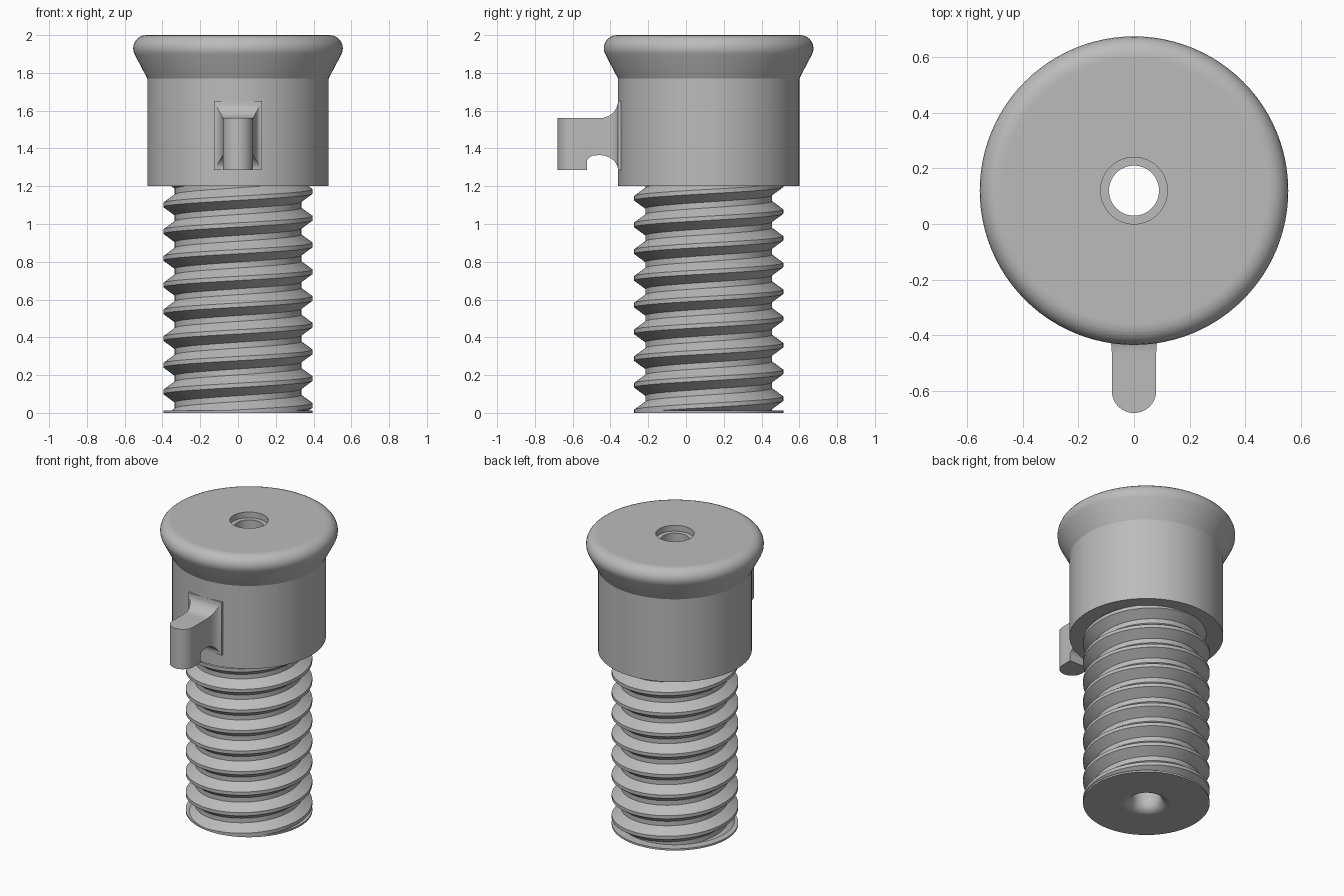
import bpy, bmesh
from math import sin, cos, pi, radians, ceil

cube = bpy.data.objects.get("Cube")
if cube:
    bpy.data.objects.remove(cube, do_unlink=True)

AXIS_Y = 0.12      # the screw axis sits behind the origin
SEG = 96
HEAD_Z = 1.2       # underside of the head
BORE = 0.09

grey = bpy.data.materials.new("plain grey")
grey.use_nodes = True
colour = (0.5, 0.5, 0.5, 1)
grey.diffuse_color = colour
grey.node_tree.nodes["Principled BSDF"].inputs["Base Color"].default_value = colour


def finish(name, bm, recalc=True, angle=25):
    if recalc:
        bmesh.ops.recalc_face_normals(bm, faces=bm.faces)
    mesh = bpy.data.meshes.new(name)
    bm.to_mesh(mesh)
    bm.free()
    mesh.materials.append(grey)
    obj = bpy.data.objects.new(name, mesh)
    bpy.context.collection.objects.link(obj)
    bpy.ops.object.select_all(action='DESELECT')
    obj.select_set(True)
    bpy.context.view_layer.objects.active = obj
    bpy.ops.object.shade_smooth_by_angle(angle=radians(angle))
    return obj


def arc(cx, cz, r, start, end, steps=8):
    angles = [radians(start + (end - start) * i / steps) for i in range(steps + 1)]
    return [(cx + r * cos(a), cz + r * sin(a)) for a in angles]


def polar(bm, r, a, z):
    return bm.verts.new((r * cos(a), AXIS_Y + r * sin(a), z))


def lathe(name, profile):
    """Spin a closed (radius, height) outline around the screw axis."""
    bm = bmesh.new()
    rings = [[polar(bm, r, 2 * pi * i / SEG, z) for r, z in profile] for i in range(SEG)]
    n = len(profile)
    for i in range(SEG):
        a, b = rings[i], rings[(i + 1) % SEG]
        for j in range(n):
            k = (j + 1) % n
            bm.faces.new((a[j], b[j], b[k], a[k]))
    return finish(name, bm)


# Head: straight drum, flared rim with a rounded top edge, counterbored hole
lathe("head",
      [(BORE, HEAD_Z), (BORE, 1.96), (0.12, 1.96), (0.12, 2.0), (0.475, 2.0)]
      + arc(0.485, 1.93, 0.07, 90, -28)
      + [(0.48, 1.77), (0.48, HEAD_Z)])

# Shaft core: tube with a rounded mouth and a thin end rim
lathe("shaft_core",
      [(0.33, HEAD_Z), (0.33, 0.012), (0.395, 0.012), (0.395, 0), (0.16, 0)]
      + arc(0.15, 0.06, 0.06, -90, -180)
      + [(BORE, HEAD_Z)])

# Thread: one right-handed helical strip, trimmed flat at both ends
PITCH = 0.1415
CREST_Z = 0.04
tooth = [(0.395, -0.08), (0.395, 0.08), (0.335, 0.39), (0.335, 0.61), (0.395, 0.92)]
bm = bmesh.new()
previous = None
for i in range(-2 * SEG, (ceil(HEAD_Z / PITCH) + 1) * SEG + 1):
    turn = i / SEG
    row = [polar(bm, r, 2 * pi * turn, CREST_Z + PITCH * (turn + dz)) for r, dz in tooth]
    if previous:
        for j in range(len(tooth) - 1):
            bm.faces.new((previous[j], row[j], row[j + 1], previous[j + 1]))
    previous = row
bmesh.ops.remove_doubles(bm, verts=bm.verts, dist=0.0005)
for height, normal in ((0.001, (0, 0, -1)), (HEAD_Z, (0, 0, 1))):
    bmesh.ops.bisect_plane(bm, geom=bm.verts[:] + bm.edges[:] + bm.faces[:],
                           plane_co=(0, 0, height), plane_no=normal, clear_outer=True)
finish("screw_thread", bm, recalc=False)

# Lug arm: rectangular section that flares in a fillet where it meets the head
HALF = 0.08
TOP, UNDER = 1.56, 1.365
sections = [(-0.56, 0, 1.33), (-0.525, 0, 1.335), (-0.515, 0, 1.35), (-0.495, 0, 1.362)]
for i in range(9):
    a = pi / 2 * i / 8
    flare = 1 - cos(a)
    sections.append((-0.46 + 0.1 * sin(a), flare, UNDER - 0.08 * flare))
sections.append((-0.33, 1, UNDER - 0.08))
bm = bmesh.new()
previous = None
for y, flare, under in sections:
    w, top = HALF + 0.047 * flare, TOP + 0.09 * flare
    ring = [bm.verts.new(p) for p in ((-w, y, under), (w, y, under), (w, y, top), (-w, y, top))]
    if previous:
        for j in range(4):
            k = (j + 1) % 4
            bm.faces.new((previous[j], previous[k], ring[k], ring[j]))
    else:
        bm.faces.new(ring)
    previous = ring
bm.faces.new(previous)
finish("lug_arm", bm)

# Lug finger: upright peg with a rounded front
outline = [(HALF, -0.525)] + arc(0, -0.6, HALF, 0, -180, 20) + [(-HALF, -0.525)]
bm = bmesh.new()
base = bm.faces.new([bm.verts.new((x, y, 1.285)) for x, y in outline])
raised = bmesh.ops.extrude_face_region(bm, geom=[base], use_keep_orig=True)["geom"]
for v in raised:
    if isinstance(v, bmesh.types.BMVert):
        v.co.z = TOP
finish("lug_finger", bm)
